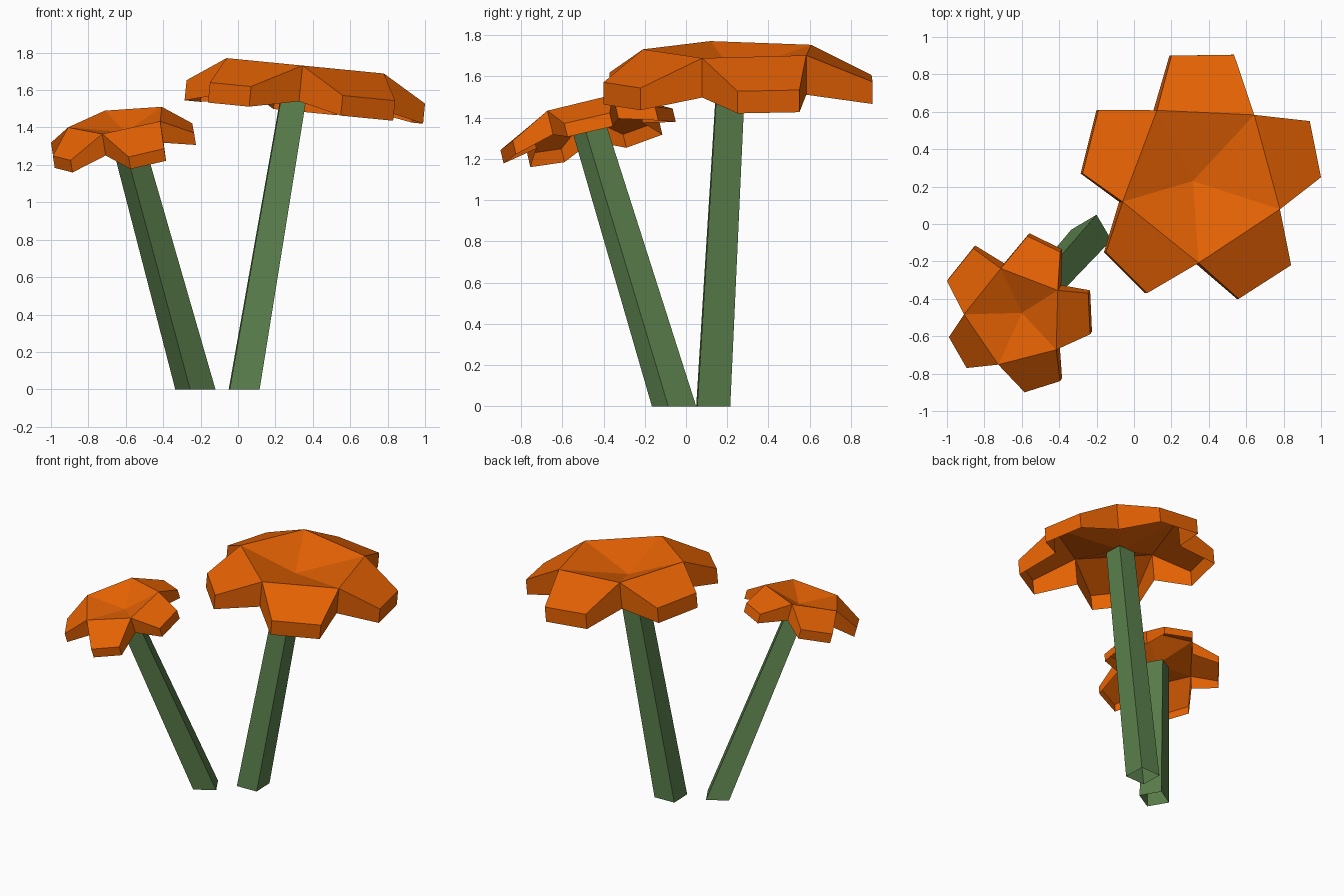
import bpy, bmesh, math
from mathutils import Vector

cube = bpy.data.objects.get("Cube")
if cube:
    bpy.data.objects.remove(cube, do_unlink=True)


def material(name, color):
    mat = bpy.data.materials.new(name)
    mat.use_nodes = True
    mat.diffuse_color = color
    mat.node_tree.nodes["Principled BSDF"].inputs["Base Color"].default_value = color
    return mat


orange = material("petal orange", (0.81, 0.126, 0.001, 1))
green = material("stem green", (0.108, 0.222, 0.075, 1))


def finish(name, bm, mat):
    mesh = bpy.data.meshes.new(name)
    bm.to_mesh(mesh)
    bm.free()
    mesh.materials.append(mat)
    obj = bpy.data.objects.new(name, mesh)
    bpy.context.collection.objects.link(obj)


def blossom(name, center, normal, size, start, dip, drop, tips):
    """Five-petalled shell, open below: dished pentagon with drooping petals.

    tips holds the two outer corners of each petal, counter-clockwise."""
    bm = bmesh.new()
    center, normal = Vector(center), Vector(normal)
    axis = normal.normalized()
    turn = Vector((0, 0, 1)).rotation_difference(normal)

    def inner(i, depth):
        a = math.radians(start + 72 * i)
        local = Vector((0.445 * math.cos(a), 0.445 * math.sin(a), -depth))
        return bm.verts.new(center + turn @ (local * size))

    def outer(xy, depth):
        x, y = xy
        z = center.z - normal.x * (x - center.x) - normal.y * (y - center.y) - drop
        return bm.verts.new(Vector((x, y, z)) - axis * depth * size)

    middle = bm.verts.new(dip)
    top = [inner(i, 0) for i in range(5)]
    low = [inner(i, 0.192) for i in range(5)]
    for i, (first, second) in enumerate(tips):
        j = (i + 1) % 5
        t1, t2 = outer(first, 0), outer(second, 0)
        b1, b2 = outer(first, 0.108), outer(second, 0.108)
        # Dish wedge, petal top, petal end and the two petal sides
        for face in ((middle, top[i], top[j]), (top[i], t1, t2, top[j]),
                     (t1, b1, b2, t2), (top[i], low[i], b1, t1),
                     (top[j], t2, b2, low[j])):
            bm.faces.new(face)
    finish(name, bm, orange)


def stem(name, base, tip, width, tip_width, degrees):
    """Leaning, tapered square tube with open ends."""
    bm = bmesh.new()
    rings = []
    for middle, w in ((base, width), (tip, tip_width)):
        ring = []
        for i in range(4):
            a = math.radians(degrees + 45 + 90 * i)
            offset = Vector((math.cos(a), math.sin(a), 0)) * w / math.sqrt(2)
            ring.append(bm.verts.new(Vector(middle) + offset))
        rings.append(ring)
    bottom, upper = rings
    for i in range(4):
        j = (i + 1) % 4
        bm.faces.new((bottom[i], bottom[j], upper[j], upper[i]))
    finish(name, bm, green)


# Large flower
blossom("large_blossom", (0.366, 0.236, 1.729), (0.098, 0, 1), 1.0, 51.3,
        (0.315, 0.23, 1.62), 0.139,
        (((0.535, 0.905), (0.2, 0.9)), ((-0.19, 0.61), (-0.275, 0.27)),
         ((-0.15, -0.15), (0.07, -0.37)), ((0.56, -0.4), (0.84, -0.22)),
         ((1.0, 0.25), (0.94, 0.55))))
stem("large_stem", (0.033, 0.132, 0), (0.305, 0.219, 1.61), 0.16, 0.134, 2)

# Small flower
blossom("small_blossom", (-0.634, -0.5, 1.44), (-0.158, -0.238, 1), 0.625, 33.5,
        (-0.6, -0.475, 1.375), 0.11,
        (((-0.395, -0.15), (-0.57, -0.065)), ((-0.86, -0.13), (-1.0, -0.305)),
         ((-0.99, -0.605), (-0.895, -0.77)), ((-0.585, -0.9), (-0.395, -0.84)),
         ((-0.235, -0.59), (-0.245, -0.37))))
stem("small_stem", (-0.228, -0.058, 0), (-0.603, -0.475, 1.37), 0.157, 0.127, 30.5)
